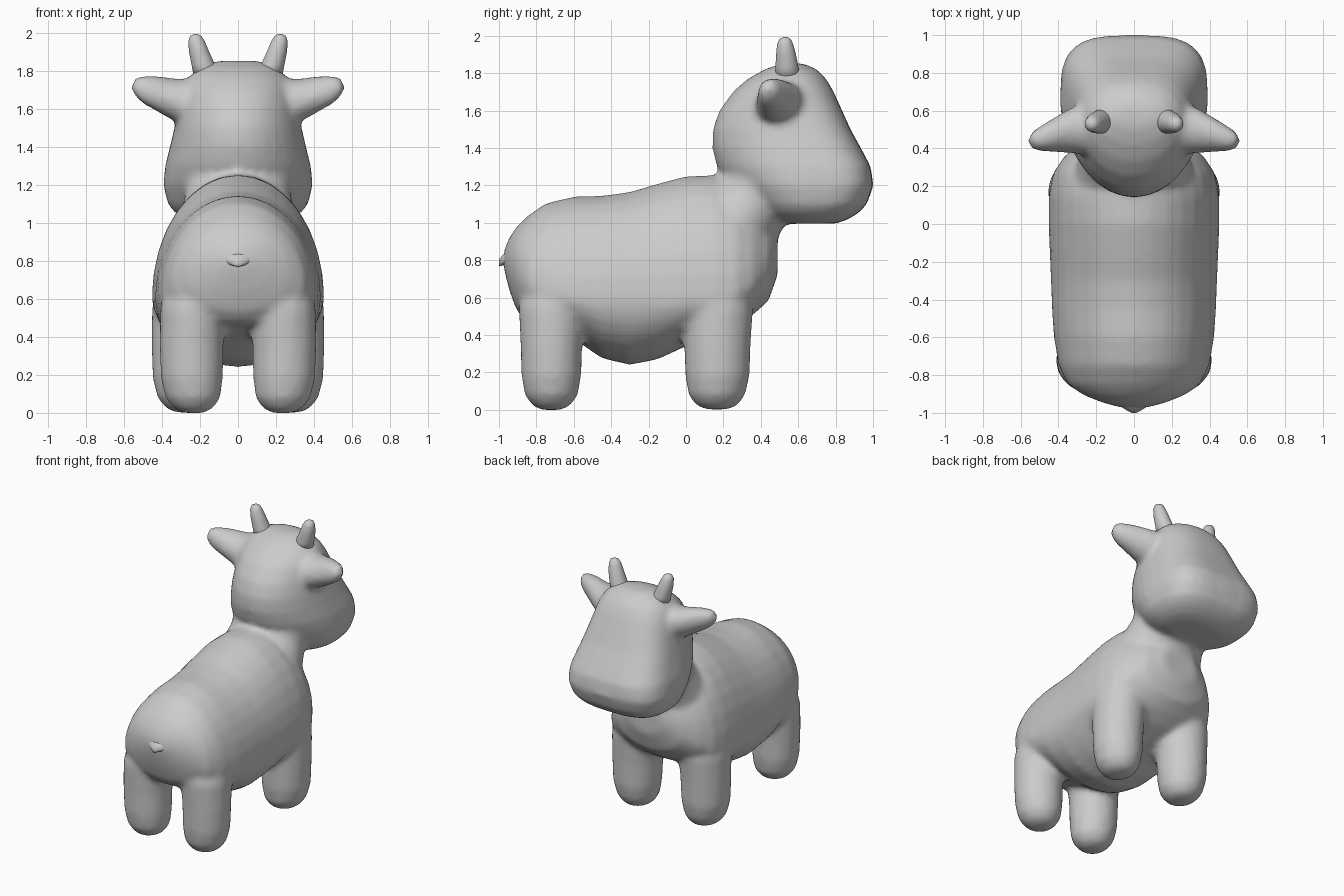
import bpy, bmesh, math
from mathutils import Vector

SEG = 32


def ring(c, u, up, down=None, n_up=2, n_down=2):
    """Closed section: width vector u, separate extents and squareness for both halves."""
    c, u, up = Vector(c), Vector(u), Vector(up)
    down = up if down is None else Vector(down)
    pts = []
    for i in range(SEG):
        a = 2 * math.pi * i / SEG
        co, si = math.cos(a), math.sin(a)
        v, n = (up, n_up) if si >= 0 else (down, n_down)
        pts.append(c + u * math.copysign(abs(co) ** (2 / n), co)
                   + v * math.copysign(abs(si) ** (2 / n), si))
    return pts


def loft(bm, rings):
    """Skin the sections and cap both ends."""
    rows = [[bm.verts.new(p) for p in r] for r in rings]
    for a, b in zip(rows, rows[1:]):
        for i in range(SEG):
            j = (i + 1) % SEG
            bm.faces.new((a[i], a[j], b[j], b[i]))
    bm.faces.new(rows[0])
    bm.faces.new(rows[-1])


def finish(bm, name):
    bmesh.ops.recalc_face_normals(bm, faces=bm.faces)
    me = bpy.data.meshes.new(name)
    bm.to_mesh(me)
    bm.free()
    me.shade_smooth()
    ob = bpy.data.objects.new(name, me)
    bpy.context.collection.objects.link(ob)
    return ob


body = bmesh.new()

# Torso: y, top, bottom, half width, height of widest point
torso = [(-0.975, .85, .76, .06, .80), (-0.945, .92, .64, .17, .78), (-0.905, .98, .53, .27, .74),
         (-0.85, 1.035, .47, .35, .68), (-0.75, 1.105, .45, .40, .63), (-0.6, 1.14, .38, .425, .60),
         (-0.45, 1.145, .275, .435, .60), (-0.3, 1.165, .24, .44, .60), (-0.15, 1.21, .27, .447, .60),
         (0, 1.25, .34, .453, .60), (.15, 1.255, .40, .453, .60), (.27, 1.21, .45, .43, .62),
         (.36, 1.12, .51, .37, .68), (.44, 1.02, .58, .27, .76), (.49, .96, .72, .14, .83)]
loft(body, [ring((0, y, m), (w, 0, 0), (0, 0, t - m), (0, 0, m - b)) for y, t, b, w, m in torso])

# Neck
neck = [(.16, .85, .25, .36), (.28, 1.02, .24, .31), (.36, 1.13, .215, .28), (.46, 1.30, .25, .29)]
loft(body, [ring((0, y, z), (w, 0, 0), (0, .8 * d, -.6 * d)) for y, z, d, w in neck])

# Head: z, back, front, half width, y of widest point, squareness of the face
head = [(.995, .52, .80, .19, .66, 2.4), (1.015, .44, .86, .27, .66, 2.8), (1.05, .38, .92, .33, .66, 3),
        (1.1, .33, .968, .37, .66, 3.2), (1.2, .235, 1.002, .393, .65, 3.4), (1.3, .165, .988, .383, .63, 3.4),
        (1.4, .14, .935, .358, .60, 3.2), (1.5, .142, .88, .335, .57, 3), (1.6, .178, .835, .312, .55, 2.8),
        (1.7, .25, .79, .29, .54, 2.5), (1.77, .33, .75, .255, .55, 2.3), (1.82, .42, .70, .20, .56, 2),
        (1.852, .51, .63, .11, .57, 2)]
loft(body, [ring((0, m, z), (w, 0, 0), (0, f - m, 0), (0, m - b, 0), n) for z, b, f, w, m, n in head])

for s in (1, -1):
    # Legs: z, x, y, radius across, radius along
    back_leg = [(0, .235, -.72, .055, .06), (.025, .235, -.72, .105, .105), (.08, .237, -.72, .145, .142),
                (.18, .243, -.72, .163, .16), (.35, .245, -.72, .168, .165), (.55, .235, -.715, .175, .18),
                (.72, .22, -.70, .14, .15)]
    front_leg = [(.002, .275, .165, .055, .065), (.027, .277, .165, .105, .115), (.08, .28, .165, .143, .152),
                 (.18, .284, .168, .165, .172), (.35, .283, .168, .172, .178), (.55, .275, .17, .178, .19),
                 (.75, .24, .17, .15, .16)]
    for leg in (back_leg, front_leg):
        loft(body, [ring((s * x, y, z), (rx, 0, 0), (0, ry, 0)) for z, x, y, rx, ry in leg])
    # Ears: x, y, z, radius along y, radius along z
    ear = [(.2, .50, 1.65, .12, .11), (.30, .50, 1.64, .127, .112), (.36, .49, 1.655, .11, .103),
           (.43, .47, 1.68, .088, .09), (.50, .45, 1.70, .066, .072), (.54, .443, 1.712, .045, .05),
           (.56, .44, 1.715, .018, .02)]
    loft(body, [ring((s * x, y, z), (0, ry, .3 * rz), (0, -.2 * ry, rz)) for x, y, z, ry, rz in ear])

cow = finish(body, "cow_body")

# Fuse the overlapping parts into one soft skin
fuse = cow.modifiers.new("Fuse", 'REMESH')
fuse.mode = 'VOXEL'
fuse.voxel_size = .02
fuse.use_smooth_shade = True
soft = cow.modifiers.new("Soften", 'SMOOTH')
soft.factor = .5
soft.iterations = 10

# Horns
horn = [(1.76, .165, .545, .066), (1.83, .182, .54, .062), (1.9, .205, .535, .053),
        (1.955, .218, .53, .043), (1.982, .222, .53, .03), (1.992, .222, .53, .012)]
for s, side in ((1, "right"), (-1, "left")):
    bm = bmesh.new()
    loft(bm, [ring((s * x, y, z), (r, 0, 0), (0, r, 0)) for z, x, y, r in horn])
    finish(bm, "horn_" + side)

# Small pinched tail
bm = bmesh.new()
tail = [(-.90, .82, .13, .06), (-.95, .81, .09, .045), (-.98, .80, .05, .028), (-1.0, .785, .012, .018)]
loft(bm, [ring((0, y, z), (w, 0, 0), (0, 0, h)) for y, z, w, h in tail])
finish(bm, "tail")
